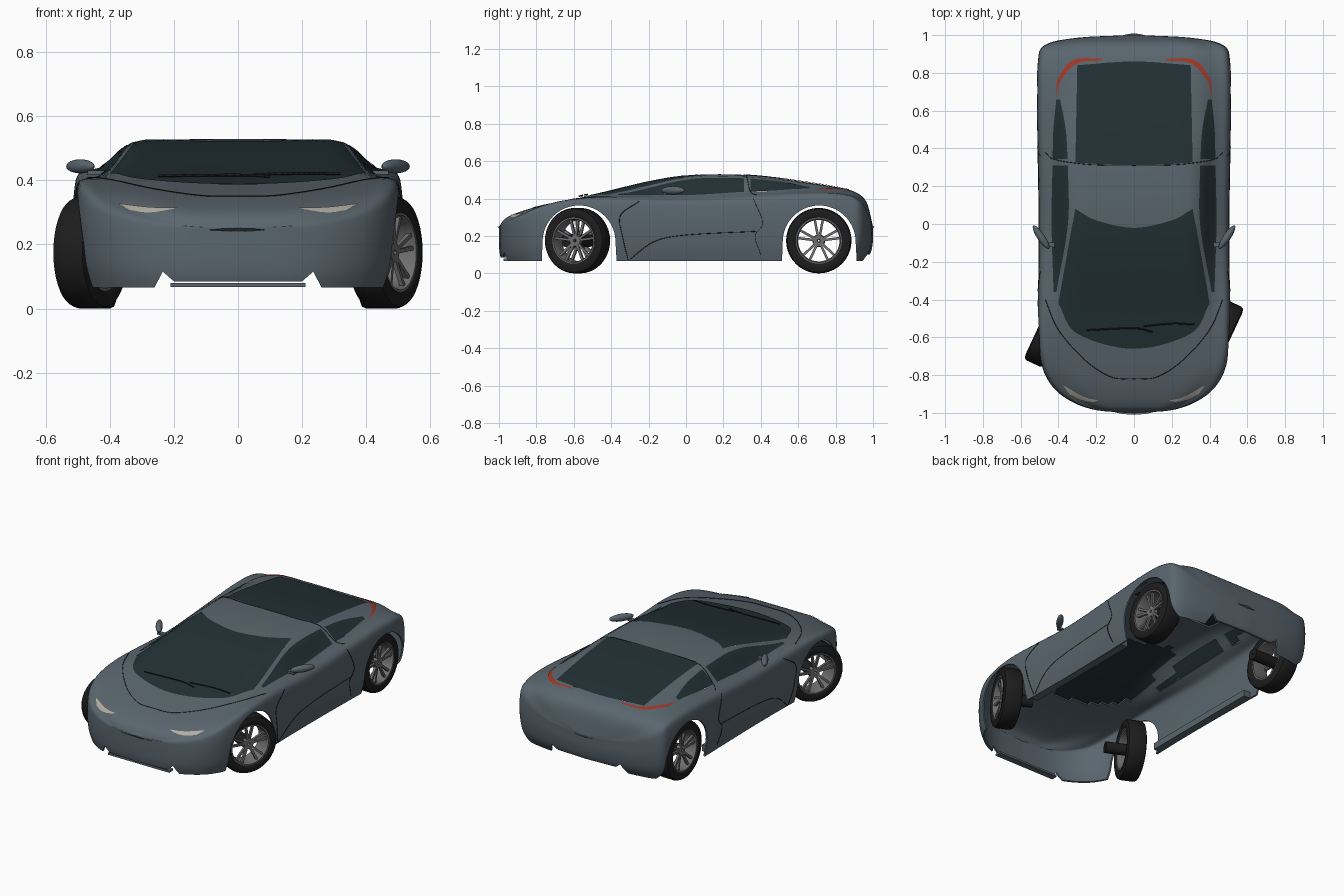
import bpy, bmesh, math
from mathutils import Vector, Matrix
from mathutils.bvhtree import BVHTree

if "Cube" in bpy.data.objects:
    bpy.data.objects.remove(bpy.data.objects["Cube"])


def material(name, rgb):
    m = bpy.data.materials.new(name)
    m.diffuse_color = (*rgb, 1)
    m.use_nodes = True
    m.node_tree.nodes["Principled BSDF"].inputs["Base Color"].default_value = m.diffuse_color
    return m


PAINT = material("paint", (.10, .13, .155))
GLASS = material("glass", (.016, .03, .035))
RUBBER = material("rubber", (.012, .012, .012))
ALLOY = material("alloy", (.16, .16, .16))
LAMP = material("lamp", (.45, .42, .36))
RED = material("tail_red", (.35, .04, .02))


def add(name, data, mat, smooth=35):
    ob = bpy.data.objects.new(name, data)
    bpy.context.collection.objects.link(ob)
    if not data.materials:
        data.materials.append(mat)
    if smooth and ob.type == 'MESH':
        shade(ob, smooth)
    return ob


def shade(ob, angle):
    bpy.ops.object.select_all(action='DESELECT')
    ob.select_set(True)
    bpy.context.view_layer.objects.active = ob
    bpy.ops.object.shade_smooth_by_angle(angle=math.radians(angle))


def to_mesh(bm, name):
    me = bpy.data.meshes.new(name)
    bm.to_mesh(me)
    return me


def catmull(pts, n):
    p = [Vector(q) for q in pts]
    p = [2 * p[0] - p[1]] + p + [2 * p[-1] - p[-2]]
    out = []
    for a, b, c, d in zip(p, p[1:], p[2:], p[3:]):
        for k in range(n):
            t = k / n
            out.append(.5 * (2 * b + (c - a) * t + (2 * a - 5 * b + 4 * c - d) * t * t
                             + (3 * b - a - 3 * c + d) * t ** 3))
    return out + [p[-2]]


def profile(pts):
    """Smooth height curve z(y) through a few points."""
    def slope(i):
        a, b = pts[max(i - 1, 0)], pts[min(i + 1, len(pts) - 1)]
        return (b[1] - a[1]) / (b[0] - a[0])

    def f(y):
        i = max([k for k in range(len(pts) - 1) if pts[k][0] <= y] or [0])
        (y0, z0), (y1, z1) = pts[i], pts[i + 1]
        h = y1 - y0
        t = min(max((y - y0) / h, 0), 1)
        return (z0 * (1 + 2 * t) * (1 - t) ** 2 + slope(i) * h * t * (1 - t) ** 2
                + z1 * t * t * (3 - 2 * t) + slope(i + 1) * h * t * t * (t - 1))
    return f


def grid_faces(bm, rows):
    vs = [[bm.verts.new(p) for p in r] for r in rows]
    for r, q in zip(vs, vs[1:]):
        for i in range(len(r) - 1):
            bm.faces.new((r[i], r[i + 1], q[i + 1], q[i]))


# Body shell: sections lofted along the plan outline
centre = profile([(-1, .25), (-.97, .29), (-.9, .325), (-.8, .355), (-.66, .385), (-.45, .43),
                  (-.2, .49), (0, .522), (.2, .53), (.4, .52), (.65, .487), (.86, .45),
                  (.93, .42), (.97, .37), (1, .25)])
shoulder = profile([(-1, .25), (-.9, .30), (-.75, .365), (-.55, .40), (-.3, .40), (0, .39),
                    (.4, .41), (.7, .425), (.88, .41), (.95, .36), (1, .25)])
OUTLINE = [(0, -1), (.2, -.985), (.34, -.935), (.44, -.85), (.495, -.72), (.51, -.5), (.505, -.2),
           (.505, .1), (.51, .4), (.515, .65), (.51, .85), (.475, .945), (.3, .985), (0, 1)]
WALL = [(.95, 0, .985, .955), (.985, .25, .997, .988), (1, .6, 1, 1), (.99, .88, 1, 1), (.955, 1, 1, 1)]
TOP = [(.84, .25), (.65, .92), (.35, .985), (0, 1)]


def section(w, y):
    zs, zc = shoulder(y), centre(y)
    half = [(kx * w, y * (kf if y < 0 else kr), .065 + h * (zs - .065)) for kx, h, kf, kr in WALL]
    half += [(kx * w, y, zs + h * (zc - zs)) for kx, h in TOP]
    return catmull(half + [(-x, yy, z) for x, yy, z in half[-2::-1]], 3)


body_bm = bmesh.new()
grid_faces(body_bm, [section(max(p.x, 0), p.y) for p in catmull(OUTLINE, 8)])
bmesh.ops.remove_doubles(body_bm, verts=body_bm.verts, dist=.0005)
bmesh.ops.recalc_face_normals(body_bm, faces=body_bm.faces)
if sum(f.normal.z * f.calc_area() for f in body_bm.faces) < 0:
    bmesh.ops.reverse_faces(body_bm, faces=body_bm.faces)
surface = BVHTree.FromBMesh(body_bm)


def cast(p, axis, s=1, lift=.003):
    """Project a flat point onto the body from the top, the side or an end."""
    o, d = {'top': ((s * p[0], p[1], 2), (0, 0, -1)),
            'side': ((2 * s, p[0], p[1]), (-s, 0, 0)),
            'front': ((s * p[0], -2, p[1]), (0, 1, 0))}[axis]
    hit, n, _, _ = surface.ray_cast(Vector(o), Vector(d))
    if hit is None:
        hit, n, _, _ = surface.find_nearest(Vector(o))
    return hit + n * lift


def panel(name, a, b, axis, mat, s=1, cut=False):
    """Skin patch between two edge curves, laid on the body."""
    ea, eb = catmull(a, 8), catmull(b, 8)
    bm = bmesh.new()
    grid_faces(bm, [[cast(p.lerp(q, j / 10), axis, s) for p, q in zip(ea, eb)] for j in range(11)])
    bmesh.ops.recalc_face_normals(bm, faces=bm.faces)
    if sum(f.normal.z for f in bm.faces) < 0:
        bmesh.ops.reverse_faces(bm, faces=bm.faces)
    if cut:  # open the body under the glass
        tree = BVHTree.FromBMesh(bm)
        up = Vector((0, 0, 1))
        dead = [f for f in body_bm.faces if f.normal.z > .2 and
                all(tree.ray_cast(v.co - up * .03, up, .1)[0] for v in f.verts)]
        bmesh.ops.delete(body_bm, geom=dead, context='FACES')
    return add(name, to_mesh(bm, name), mat, 40)


def line(name, pts, axis, s=1, r=.0018, lift=.001):
    cu = bpy.data.curves.new(name, 'CURVE')
    cu.dimensions = '3D'
    cu.bevel_depth, cu.bevel_resolution = r, 0
    path = [cast(p, axis, s, lift) for p in catmull(pts, 8)]
    sp = cu.splines.new('POLY')
    sp.points.add(len(path) - 1)
    for q, p in zip(sp.points, path):
        q.co = (*p, 1)
    return add(name, cu, RUBBER, 0)


# Glass
panel("windshield", [(-.40, -.42), (-.30, -.58), (0, -.66), (.30, -.58), (.40, -.42)],
      [(-.31, .08), (-.2, .02), (0, -.02), (.2, .02), (.31, .08)], 'top', GLASS, cut=True)
panel("rear_window", [(-.31, .325), (0, .31), (.31, .325)],
      [(-.30, .84), (0, .86), (.30, .84)], 'top', GLASS, cut=True)
for s, side in ((1, "right"), (-1, "left")):
    panel("side_window_" + side, [(.425, -.36), (.435, 0), (.43, .31)],
          [(.41, -.36), (.348, 0), (.348, .31)], 'top', GLASS, s, True)
    panel("quarter_window_" + side, [(.43, .345), (.425, .5), (.41, .66)],
          [(.35, .345), (.36, .5), (.39, .66)], 'top', GLASS, s, True)
    # Lamps
    panel("headlight_" + side, [(.19, .312), (.28, .315), (.375, .326)],
          [(.20, .308), (.28, .298), (.34, .305)], 'front', LAMP, s)
    panel("taillight_" + side, [(.17, .865), (.30, .85), (.385, .76), (.41, .68)],
          [(.17, .875), (.32, .868), (.40, .77), (.412, .68)], 'top', RED, s)
    # Panel gaps
    line("door_gap_front_" + side, [(-.25, .385), (-.35, .31), (-.34, .2), (-.31, .075)], 'side', s)
    line("door_gap_rear_" + side, [(.36, .40), (.41, .27), (.37, .2), (.40, .1)], 'side', s)
    line("sill_crease_" + side, [(-.30, .075), (-.17, .17), (0, .205), (.38, .225)], 'side', s)
    line("roof_gap_" + side, [(0, .31), (.2, .313), (.33, .325), (.43, .345), (.47, .38)], 'top', s)
    line("hood_gap_" + side, [(0, -.82), (.12, -.81), (.26, -.72), (.40, -.56), (.47, -.40)], 'top', s)
line("wiper_left", [(-.25, -.56), (0, -.55), (.1, -.57)], 'top', r=.004, lift=.009)
line("wiper_right", [(.05, -.54), (.2, -.525), (.32, -.53)], 'top', r=.004, lift=.009)

# Wheel arches and bumper notches
cut_bm = bmesh.new()


def prism(pts, place, a, b):
    f = cut_bm.faces.new([cut_bm.verts.new(place(p, a)) for p in pts])
    ext = bmesh.ops.extrude_face_region(cut_bm, geom=[f], use_keep_orig=True)
    delta = Vector(place(pts[0], b)) - Vector(place(pts[0], a))
    bmesh.ops.translate(cut_bm, vec=delta,
                        verts=[v for v in ext['geom'] if isinstance(v, bmesh.types.BMVert)])


for yc, r in ((-.572, .195), (.712, .195)):
    arch = [(yc + r * math.cos(k * math.pi / 28), .168 + r * math.sin(k * math.pi / 28)) for k in range(29)]
    arch = [(yc + r + .008, .03)] + arch + [(yc - r - .005, .03)]
    for s in (1, -1):
        prism(arch, lambda p, d: (d, p[0], p[1]), s * .36, s * .7)
for y0, y1, h in ((-1.1, -.9, .085), (.91, 1.1, .1)):
    notch = [(-.28, .03), (-.235, h + .03), (-.2, h), (.2, h), (.235, h + .03), (.28, .03)]
    prism(notch, lambda p, d: (p[0], d, p[1]), y0, y1)
bmesh.ops.recalc_face_normals(cut_bm, faces=cut_bm.faces)
cutter = add("arch_cutter", to_mesh(cut_bm, "arch_cutter"), PAINT, 0)
cutter.hide_render = True

body = add("body_shell", to_mesh(body_bm, "body_shell"), PAINT, 40)
solid = body.modifiers.new("thickness", 'SOLIDIFY')
solid.thickness, solid.offset = .01, -1
cut = body.modifiers.new("arches", 'BOOLEAN')
cut.object, cut.operation, cut.solver = cutter, 'DIFFERENCE', 'EXACT'
for m in ("thickness", "arches"):
    bpy.ops.object.modifier_apply(modifier=m)
shade(body, 35)
bpy.data.objects.remove(cutter)


def box(name, loc, size, mat):
    bm = bmesh.new()
    bmesh.ops.create_cube(bm, size=1, matrix=Matrix.LocRotScale(Vector(loc), None, Vector(size)))
    return add(name, to_mesh(bm, name), mat, 0)


# Front lip, inner sills, mirrors
box("front_lip", (0, -.955, .073), (.42, .04, .012), PAINT)
for s, side in ((1, "right"), (-1, "left")):
    box("inner_sill_" + side, (s * .455, .06, .085), (.045, .80, .04), PAINT)
    bm = bmesh.new()
    bmesh.ops.create_uvsphere(bm, u_segments=20, v_segments=12, radius=1, matrix=Matrix.LocRotScale(
        Vector((s * .492, -.07, .444)), Matrix.Rotation(s * math.radians(56), 3, 'Z').to_quaternion(),
        Vector((.074, .02, .022))))
    bmesh.ops.create_cube(bm, size=1, matrix=Matrix.LocRotScale(
        Vector((s * .445, -.11, .425)), None, Vector((.05, .025, .012))))
    add("mirror_" + side, to_mesh(bm, "mirror"), PAINT, 40)


# Wheels: axis along x, outer face at +x
def lathe(bm, prof, n=40):
    rings = [[bm.verts.new((x, r * math.cos(2 * math.pi * k / n), r * math.sin(2 * math.pi * k / n)))
              for x, r in prof] for k in range(n)]
    for k in range(n):
        a, b = rings[k], rings[(k + 1) % n]
        for i in range(len(prof)):
            j = (i + 1) % len(prof)
            bm.faces.new((a[i], a[j], b[j], b[i]))
    bmesh.ops.recalc_face_normals(bm, faces=bm.faces)


tyre = bmesh.new()
lathe(tyre, [(-.05, .12), (-.055, .128), (-.057, .15), (-.05, .169), (-.036, .175),
             (.036, .175), (.05, .169), (.057, .15), (.055, .128), (.05, .12)])
rim = bmesh.new()
lathe(rim, [(.052, .126), (.052, .117), (.036, .111), (-.05, .113), (-.05, .121)])
lathe(rim, [(.034, .008), (.034, .030), (.012, .034), (.012, .008)], 20)
for k in range(5):
    for off in (-11, 11):
        turn = Matrix.Rotation(math.radians(72 * k + off), 4, 'X')
        bmesh.ops.create_cube(rim, size=1, matrix=turn @ Matrix.LocRotScale(
            Vector((.031, 0, .068)), Matrix.Rotation(math.radians(7), 3, 'Y').to_quaternion(),
            Vector((.014, .013, .1))))
axle = bmesh.new()
lathe(axle, [(.015, .005), (.015, .034), (-.15, .034), (-.15, .005)], 16)
parts = [("tyre", to_mesh(tyre, "tyre"), RUBBER), ("rim", to_mesh(rim, "rim"), ALLOY),
         ("axle", to_mesh(axle, "axle"), RUBBER)]
for s, side in ((1, "right"), (-1, "left")):
    for end, x, y, steer in (("front", .46, -.58, -25), ("rear", .437, .71, 0)):
        turn = math.radians(steer) + (0 if s > 0 else math.pi)
        for name, mesh, mat in parts:
            ob = add(f"{end}_{side}_{name}", mesh, mat, 35)
            ob.matrix_world = Matrix.Translation((s * x, y, .175)) @ Matrix.Rotation(turn, 4, 'Z')
